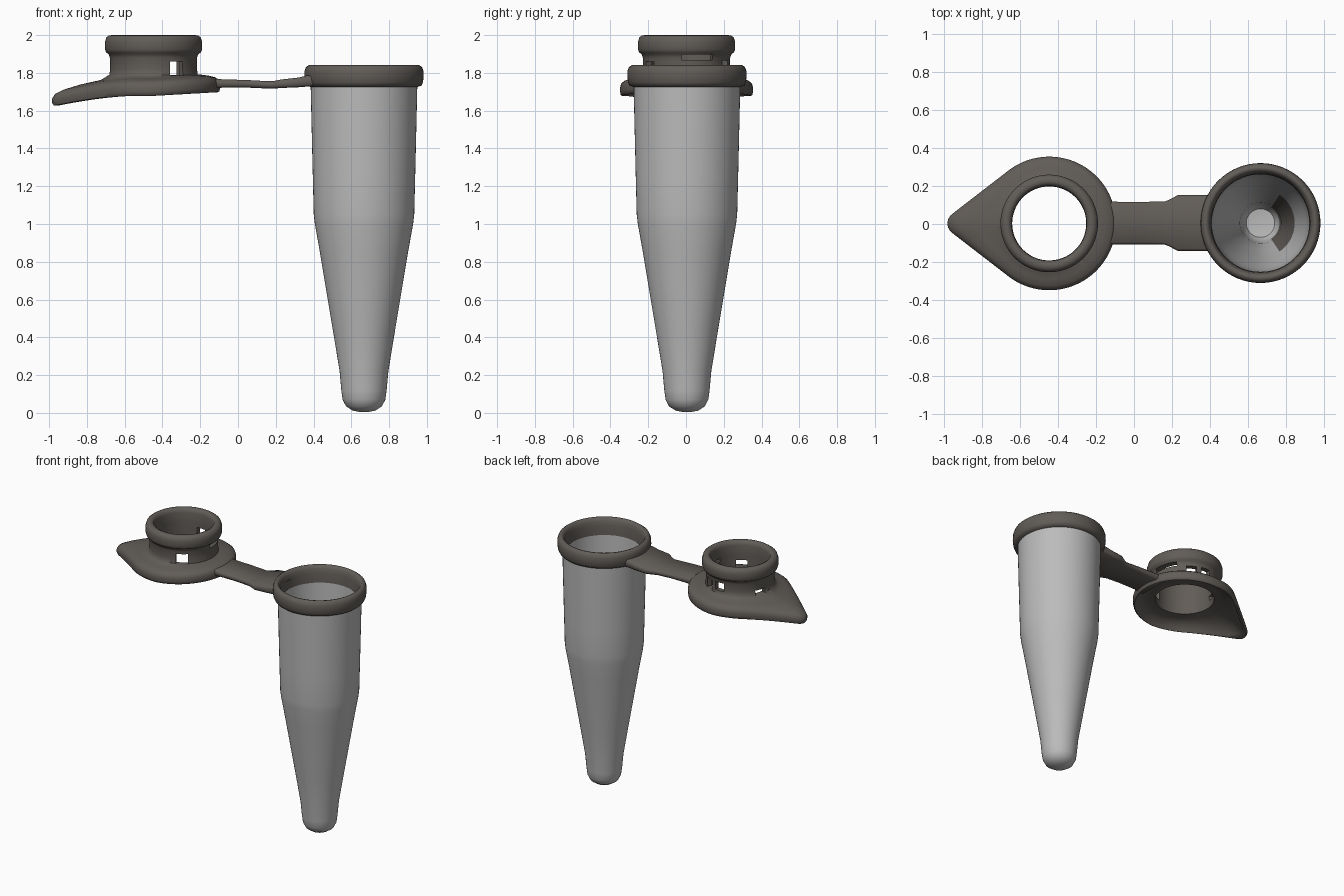
import bpy, bmesh, math
from mathutils import Vector

if "Cube" in bpy.data.objects:
    bpy.data.objects.remove(bpy.data.objects["Cube"])


def material(name, rgb):
    m = bpy.data.materials.new(name)
    m.use_nodes = True
    m.diffuse_color = (*rgb, 1)
    m.node_tree.nodes["Principled BSDF"].inputs["Base Color"].default_value = (*rgb, 1)
    return m


PALE = material("translucent grey", (0.5, 0.5, 0.5))
DARK = material("warm dark grey", (0.12, 0.108, 0.097))


def finish(bm, name, mats, smooth=True):
    bmesh.ops.recalc_face_normals(bm, faces=bm.faces)
    me = bpy.data.meshes.new(name)
    bm.to_mesh(me)
    bm.free()
    ob = bpy.data.objects.new(name, me)
    bpy.context.collection.objects.link(ob)
    for m in mats:
        me.materials.append(m)
    if smooth:
        smooth_shade(ob)
    return ob


def smooth_shade(ob):
    bpy.ops.object.select_all(action="DESELECT")
    ob.select_set(True)
    bpy.context.view_layer.objects.active = ob
    bpy.ops.object.shade_smooth_by_angle(angle=math.radians(50))


def loft(bm, rings, closed):
    """Skin a list of rings; closed joins the last ring to the first."""
    loops = [[bm.verts.new(p) for p in ring] for ring in rings]
    n = len(loops[0])
    pairs = list(zip(loops, loops[1:])) + ([(loops[-1], loops[0])] if closed else [])
    for a, b in pairs:
        for i in range(n):
            j = (i + 1) % n
            bm.faces.new((a[i], a[j], b[j], b[i]))
    if not closed:
        bm.faces.new(loops[0])
        bm.faces.new(loops[-1])


def circle(center, r, z, n=64):
    return [Vector((center[0] + r * math.cos(math.tau * i / n),
                    center[1] + r * math.sin(math.tau * i / n), z)) for i in range(n)]


# Tube: outer wall up from the rounded bottom, then the inner wall back down
AXIS = (0.667, 0.005)
outer = [(0.02, 0.004), (0.06, 0.012), (0.095, 0.035), (0.113, 0.07), (0.12, 0.12),
         (0.129, 0.22), (0.165, 0.44), (0.2, 0.65), (0.235, 0.86), (0.26, 1.0),
         (0.266, 1.05), (0.271, 1.25), (0.277, 1.5), (0.283, 1.76)]
inner = [(max(r - 0.02, 0.01), max(z, 0.03)) for r, z in reversed(outer)]
bm = bmesh.new()
loft(bm, [circle(AXIS, r, z) for r, z in outer + inner], False)
bmesh.ops.recalc_face_normals(bm, faces=bm.faces)
# Dark residue on one side of the inner cone
for f in bm.faces:
    c = f.calc_center_median()
    d = Vector((c.x - AXIS[0], c.y - AXIS[1], 0))
    facing_in = f.normal.dot(d) < 0
    if facing_in and 0.1 < c.z < 0.7 and d.x > 0.55 * d.length:
        f.material_index = 1
finish(bm, "tube", [PALE, DARK])

# Rolled rim around the mouth
rim = [(0.28, 1.725), (0.304, 1.732), (0.312, 1.75), (0.316, 1.78), (0.315, 1.81),
       (0.307, 1.831), (0.293, 1.841), (0.279, 1.838), (0.268, 1.82), (0.261, 1.79),
       (0.257, 1.72)]
bm = bmesh.new()
loft(bm, [circle(AXIS, r, z) for r, z in rim], True)
finish(bm, "mouth_rim", [DARK])

# Lid: teardrop flange, neck and bead in one closed skin
CAP = (-0.447, 0.003)
SEGS = 160


def teardrop(a):
    """Distance from the lid centre to the teardrop edge at angle a."""
    best = 0
    for k in range(41):
        s = k / 40
        d, r = 0.475 * s, 0.352 + (0.062 - 0.352) * s
        cos, sin = -math.cos(a), math.sin(a)
        if r > abs(d * sin):
            best = max(best, d * cos + math.sqrt(r * r - (d * sin) ** 2))
    return best


def flange_ring(t, z):
    ring = []
    for i in range(SEGS):
        a = math.tau * i / SEGS
        r = 0.235 + (teardrop(a) - 0.235) * t
        x, y = CAP[0] + r * math.cos(a), CAP[1] + r * math.sin(a)
        droop = 0.055 * max(0, (-0.55 - x) / 0.42) ** 1.6
        lift = 0.02 * max(0, (x + 0.45) / 0.35)
        ring.append(Vector((x, y, z - droop + lift)))
    return ring


rings = [circle(CAP, 0.2, 1.735, SEGS)]
rings += [flange_ring(t, z) for t, z in [
    (0.1, 1.733), (0.6, 1.72), (0.8, 1.69), (0.9, 1.678), (0.97, 1.683), (1.0, 1.7),
    (1.0, 1.722), (0.95, 1.743), (0.8, 1.757), (0.5, 1.768), (0.15, 1.776)]]
rings += [circle(CAP, r, z, SEGS) for r, z in [
    (0.234, 1.79), (0.23, 1.82), (0.231, 1.88), (0.238, 1.9), (0.251, 1.908),
    (0.257, 1.925), (0.257, 1.965), (0.25, 1.988), (0.236, 1.998), (0.218, 2.0),
    (0.204, 1.993), (0.197, 1.97), (0.195, 1.9)]]
bm = bmesh.new()
loft(bm, rings, True)
lid = finish(bm, "lid", [DARK], smooth=False)

# Openings in the neck: angle, width, bottom, top
for deg, width, low, high in [(-58, 0.08, 1.785, 1.86), (15, 0.17, 1.868, 1.897),
                              (62, 0.07, 1.79, 1.865), (88, 0.07, 1.81, 1.87),
                              (161, 0.08, 1.785, 1.82)]:
    a = math.radians(deg)
    bm = bmesh.new()
    bmesh.ops.create_cube(bm, size=1)
    cutter = finish(bm, "neck_opening_cutter", [DARK], smooth=False)
    cutter.scale = (0.12, width, high - low)
    cutter.rotation_euler.z = a
    cutter.location = (CAP[0] + 0.215 * math.cos(a), CAP[1] + 0.215 * math.sin(a),
                       (low + high) / 2)
    bpy.context.view_layer.objects.active = lid
    mod = lid.modifiers.new("opening", "BOOLEAN")
    mod.operation, mod.solver, mod.object = "DIFFERENCE", "EXACT", cutter
    bpy.ops.object.modifier_apply(modifier=mod.name)
    bpy.data.objects.remove(cutter)
smooth_shade(lid)

# Hinge strap: cross-sections along x with half width, bottom and top
strap = [(-0.16, 0.115, 1.715, 1.77), (-0.08, 0.112, 1.722, 1.766), (0.05, 0.112, 1.722, 1.762),
         (0.16, 0.113, 1.717, 1.756), (0.19, 0.125, 1.717, 1.757), (0.23, 0.147, 1.72, 1.765),
         (0.32, 0.147, 1.724, 1.775), (0.36, 0.147, 1.727, 1.785), (0.41, 0.147, 1.73, 1.787)]
bm = bmesh.new()
sections = []
for x, w, lo, hi in strap:
    e = 0.012
    section = [(w - e, lo), (w, lo + e), (w, hi - e), (w - e, hi)]
    section += [(-y, z) for y, z in reversed(section)]
    sections.append([Vector((x, y + 0.005, z)) for y, z in section])
loft(bm, sections, False)
finish(bm, "hinge_strap", [DARK])
